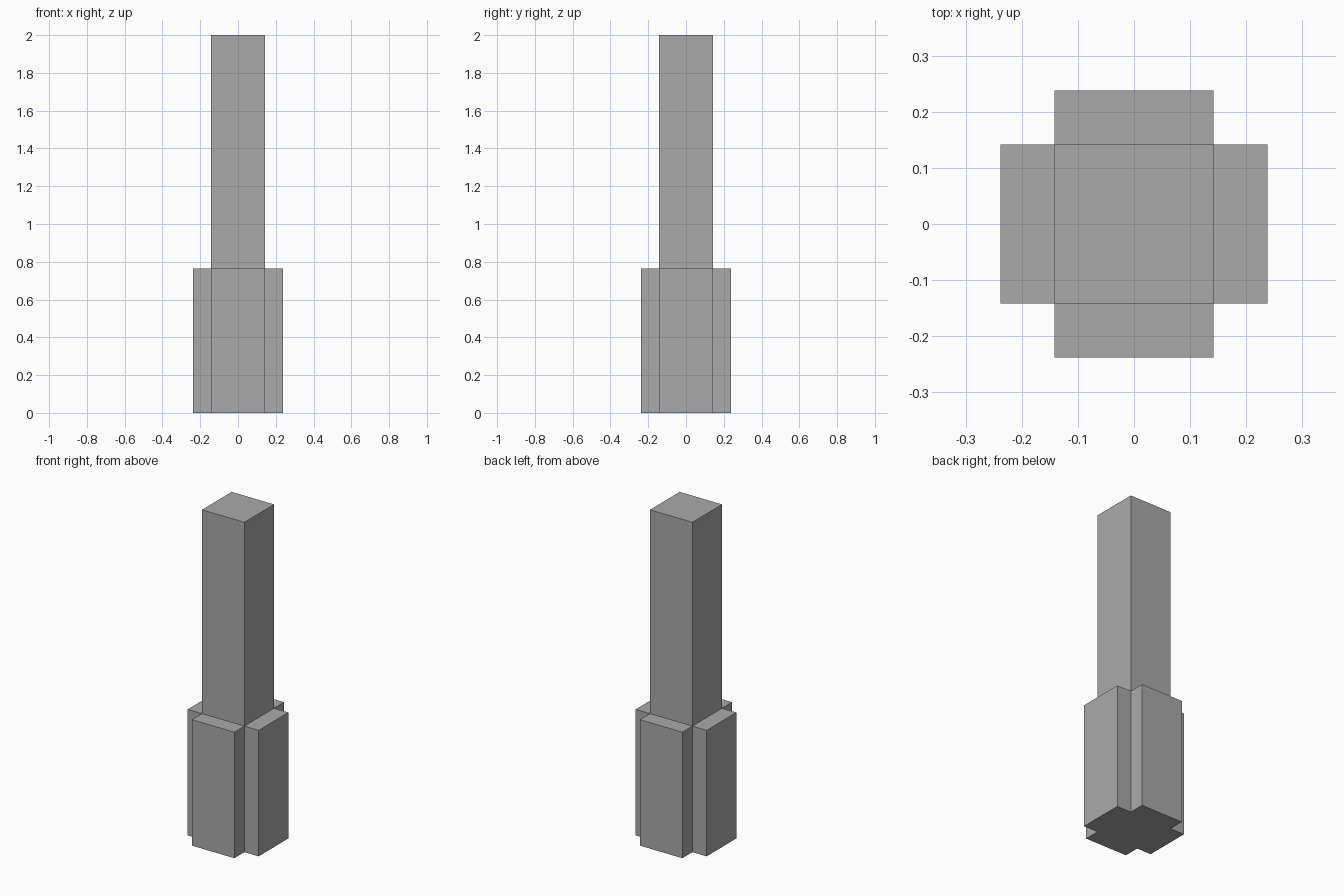
import bpy
import bmesh
from mathutils import Matrix, Vector

default = bpy.data.objects.get("Cube")
if default:
    bpy.data.objects.remove(default, do_unlink=True)

HALF = 0.142      # half width of the square shaft
REACH = 0.238     # outer face of the ribs
COLLAR = 0.764    # height of the ribbed base
HEIGHT = 2.0

# Single flat grey
grey = bpy.data.materials.new("plain grey")
grey.use_nodes = True
colour = (0.4, 0.4, 0.4, 1.0)
grey.diffuse_color = colour
grey.node_tree.nodes["Principled BSDF"].inputs["Base Color"].default_value = colour

# Core block of the base
bm = bmesh.new()
bmesh.ops.create_cube(bm, size=1.0, matrix=Matrix.Translation((0, 0, COLLAR / 2))
                      @ Matrix.Diagonal((2 * HALF, 2 * HALF, COLLAR, 1)))
bm.normal_update()


def pull(face, distance):
    """Extrude one face along its own normal."""
    normal = Vector(face.normal)
    result = bmesh.ops.extrude_discrete_faces(bm, faces=[face])
    bmesh.ops.translate(bm, verts=result["faces"][0].verts, vec=normal * distance)


# Four ribs from the sides, tall shaft from the top
sides = [f for f in bm.faces if abs(f.normal.z) < 0.5]
top = next(f for f in bm.faces if f.normal.z > 0.5)
for side in sides:
    pull(side, REACH - HALF)
pull(top, HEIGHT - COLLAR)

bmesh.ops.recalc_face_normals(bm, faces=bm.faces)
mesh = bpy.data.meshes.new("ribbed_post")
bm.to_mesh(mesh)
bm.free()
mesh.materials.append(grey)
post = bpy.data.objects.new("ribbed_post", mesh)
bpy.context.collection.objects.link(post)
